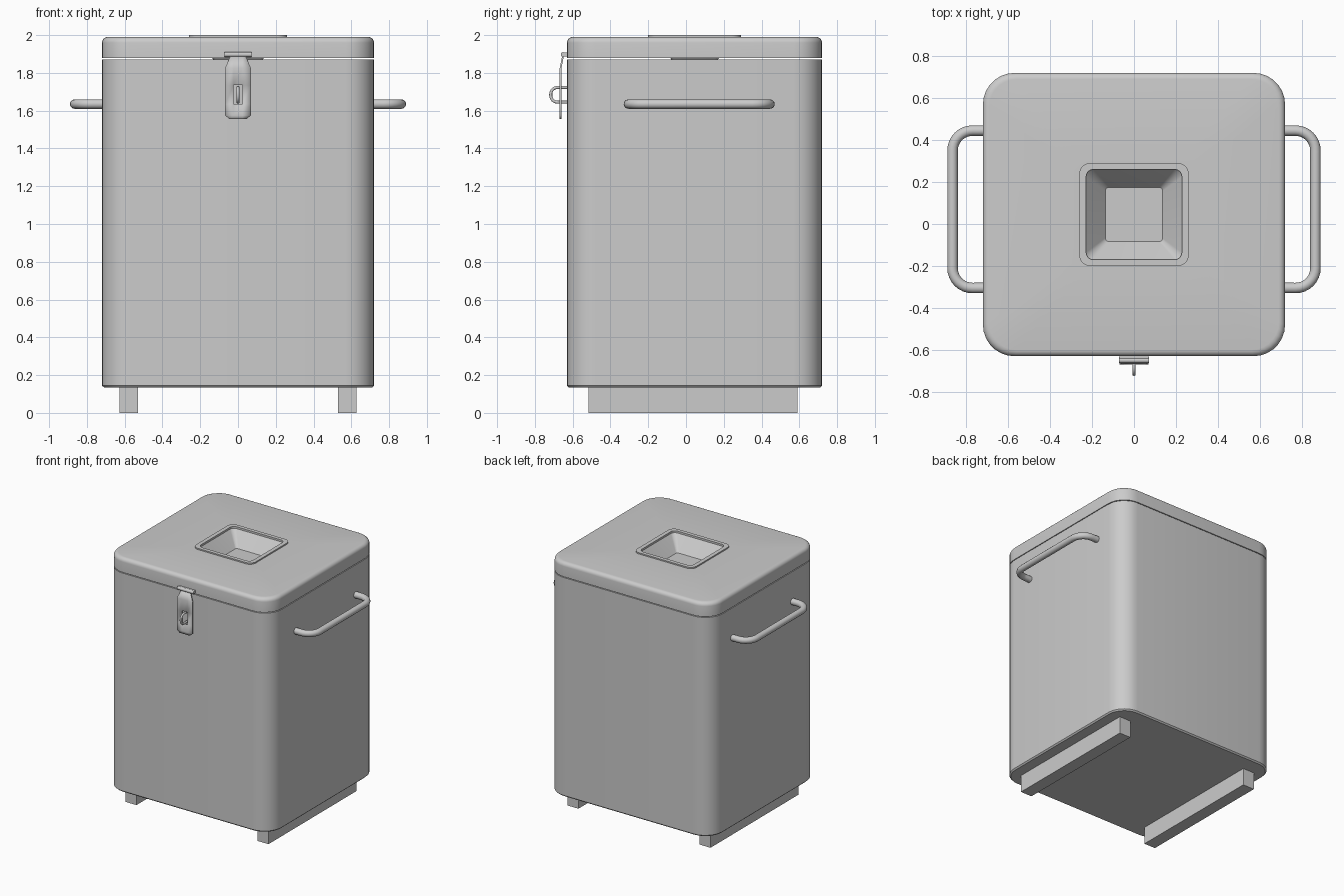
import bpy, bmesh
from math import sin, cos, pi, radians

if "Cube" in bpy.data.objects:
    bpy.data.objects.remove(bpy.data.objects["Cube"])


def finish(name, bm, angle=35):
    bmesh.ops.recalc_face_normals(bm, faces=bm.faces)
    me = bpy.data.meshes.new(name)
    bm.to_mesh(me)
    bm.free()
    me.shade_smooth()
    me.set_sharp_from_angle(angle=radians(angle))
    ob = bpy.data.objects.new(name, me)
    bpy.context.collection.objects.link(ob)
    return ob


def rounded_rect(bm, hx, y0, y1, z, r, n=7):
    corners = [(hx - r, y1 - r, 0), (-hx + r, y1 - r, 1),
               (-hx + r, y0 + r, 2), (hx - r, y0 + r, 3)]
    return [bm.verts.new((cx + r * cos((q + i / n) * pi / 2),
                          cy + r * sin((q + i / n) * pi / 2), z))
            for cx, cy, q in corners for i in range(n + 1)]


def loft(name, sections):
    bm = bmesh.new()
    loops = [rounded_rect(bm, *s) for s in sections]
    for a, b in zip(loops, loops[1:]):
        for i in range(len(a)):
            j = (i + 1) % len(a)
            bm.faces.new((a[i], a[j], b[j], b[i]))
    bm.faces.new(loops[0])
    bm.faces.new(loops[-1])
    return finish(name, bm)


def box(name, x0, x1, y0, y1, z0, z1):
    bm = bmesh.new()
    bmesh.ops.create_cube(bm, size=1)
    for v in bm.verts:
        v.co = (x1 if v.co.x > 0 else x0, y1 if v.co.y > 0 else y0,
                z1 if v.co.z > 0 else z0)
    return finish(name, bm)


def tube(name, pts, radius):
    cu = bpy.data.curves.new(name, 'CURVE')
    cu.dimensions = '3D'
    cu.bevel_depth = radius
    cu.bevel_resolution = 4
    cu.use_fill_caps = True
    sp = cu.splines.new('POLY')
    sp.points.add(len(pts) - 1)
    for p, co in zip(sp.points, pts):
        p.co = (*co, 1)
    sp.use_smooth = True
    ob = bpy.data.objects.new(name, cu)
    bpy.context.collection.objects.link(ob)
    return ob


def u_path(base, out, lo, hi, r, n=8):
    # U-shaped path: (outward distance, position along the span)
    pts = [(base, lo)]
    for i in range(n + 1):
        a = i / n * pi / 2
        pts.append((out - r + r * sin(a), lo + r - r * cos(a)))
    return pts + [(o, lo + hi - s) for o, s in reversed(pts)]


# Main container
loft("body", [(0.71, -0.62, 0.71, 0.135, 0.14),
              (0.72, -0.63, 0.72, 0.145, 0.15),
              (0.72, -0.63, 0.72, 1.872, 0.15)])

# Lid with rounded edge, raised rim and sunken funnel
lid = [(0.72, -0.63, 0.72, 1.878, 0.15)]
for i in range(6):
    a = i / 5 * pi / 2
    d = 0.03 * (1 - cos(a))
    lid.append((0.72 - d, -0.63 + d, 0.72 - d, 1.96 + 0.03 * sin(a), 0.15 - d * 0.6))
lid += [(0.26, -0.20, 0.29, 1.99, 0.05),
        (0.26, -0.20, 0.29, 2.0, 0.05),
        (0.228, -0.17, 0.26, 2.0, 0.035),
        (0.228, -0.17, 0.26, 1.985, 0.035),
        (0.07, -0.02, 0.112, 1.80, 0.003)]
loft("lid_with_funnel", lid)

# Side handles and floor runners
for side, s in (("left", -1), ("right", 1)):
    path = u_path(0.69, 0.865, -0.305, 0.445, 0.095)
    tube(side + "_handle", [(s * o, y, 1.635) for o, y in path], 0.025)
    xs = sorted((s * 0.53, s * 0.628))
    box(side + "_runner", xs[0], xs[1], -0.515, 0.59, 0, 0.14)

# Latch plate with slot
rows = [(0.045, -0.664, 1.555), (0.068, -0.664, 1.575), (0.068, -0.664, 1.635),
        (0.068, -0.664, 1.735), (0.068, -0.664, 1.825), (0.042, -0.652, 1.885)]
bm = bmesh.new()
grid = [[bm.verts.new((x, y, z)) for x in (-w, -0.024, 0.024, w)] for w, y, z in rows]
for r in range(5):
    for c in range(3):
        if (r, c) != (2, 1):
            bm.faces.new((grid[r][c], grid[r][c + 1], grid[r + 1][c + 1], grid[r + 1][c]))
plate = finish("latch_plate", bm)
mod = plate.modifiers.new("thickness", 'SOLIDIFY')
mod.thickness = 0.009
mod.offset = 0

# Latch hinge on the lid and staple on the body
tube("latch_hinge_pin", [(-0.072, -0.65, 1.897), (0.072, -0.65, 1.897)], 0.013)
box("latch_hinge_leaf", -0.07, 0.07, -0.648, -0.625, 1.887, 1.907)
tube("latch_staple", [(0, -o, z) for o, z in u_path(0.62, 0.716, 1.645, 1.723, 0.036)], 0.008)
